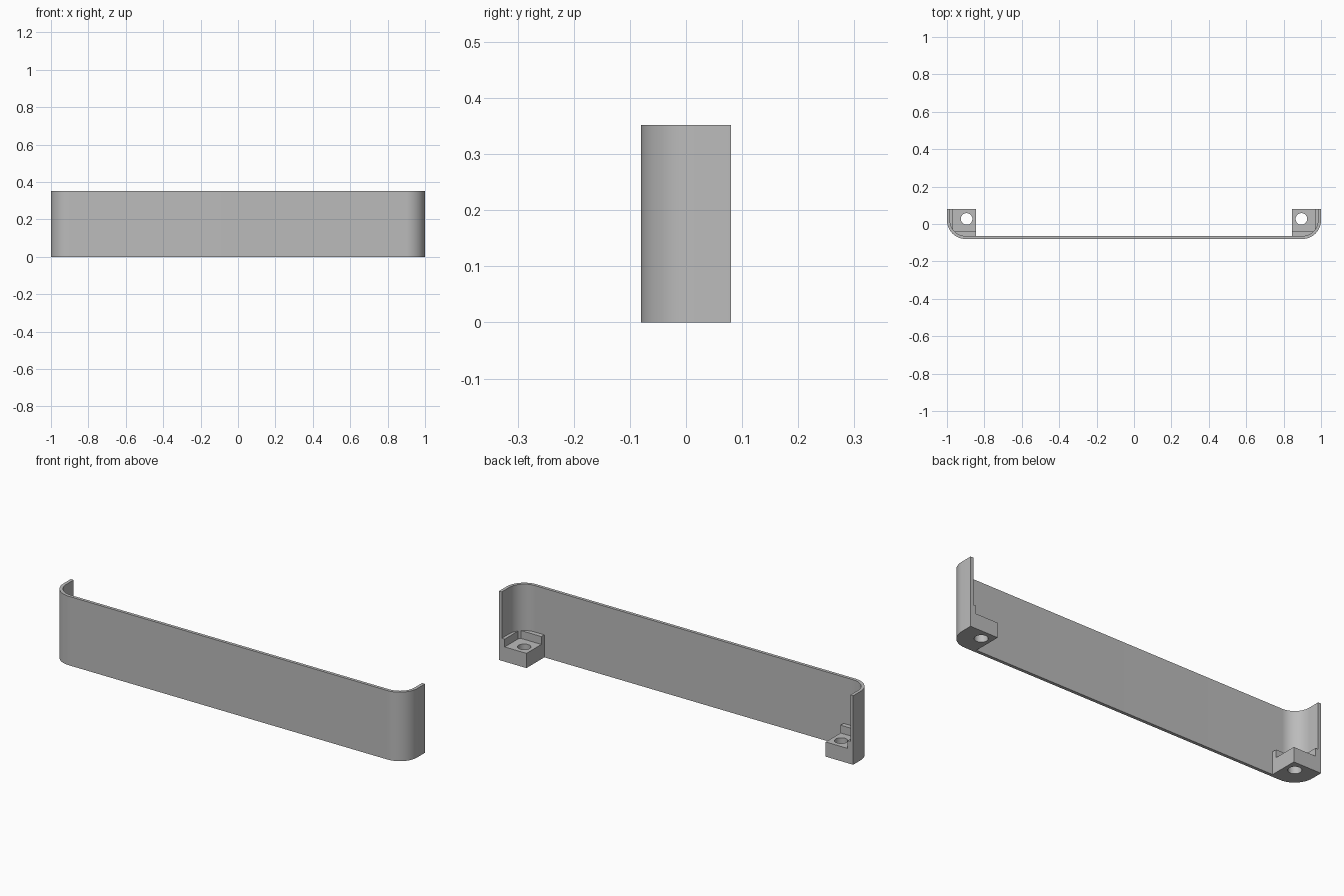
import bpy
import bmesh
from math import sin, cos, pi

HEIGHT, DEPTH, WALL, RADIUS = 0.352, 0.08, 0.016, 0.1
FOOT_TOP, LEDGE_TOP, FOOT_EDGE = 0.075, 0.115, 0.845
STEPS = 20

cube = bpy.data.objects.get("Cube")
if cube:
    bpy.data.objects.remove(cube, do_unlink=True)

grey = bpy.data.materials.new("plain grey")
grey.use_nodes = True
colour = (0.5, 0.5, 0.5, 1)
grey.diffuse_color = colour
grey.node_tree.nodes["Principled BSDF"].inputs["Base Color"].default_value = colour


def arc(side, radius):
    """Corner curve from the side wall round to the front wall."""
    cx, cy = 1 - RADIUS, RADIUS - DEPTH
    angles = [pi / 2 * i / STEPS for i in range(STEPS + 1)]
    return [(side * (cx + radius * cos(a)), cy - radius * sin(a)) for a in angles]


def prism(name, outline, bottom, top):
    """Extrude a plan outline upwards into a solid."""
    bm = bmesh.new()
    base = bm.faces.new([bm.verts.new((x, y, bottom)) for x, y in outline])
    made = bmesh.ops.extrude_face_region(bm, geom=[base])["geom"]
    verts = [v for v in made if isinstance(v, bmesh.types.BMVert)]
    bmesh.ops.translate(bm, verts=verts, vec=(0, 0, top - bottom))
    bmesh.ops.recalc_face_normals(bm, faces=bm.faces)
    mesh = bpy.data.meshes.new(name)
    bm.to_mesh(mesh)
    bm.free()
    mesh.materials.append(grey)
    obj = bpy.data.objects.new(name, mesh)
    bpy.context.collection.objects.link(obj)
    return obj


def cut(obj, cutter):
    """Subtract a cutter, apply the result and remove the cutter."""
    cutter.hide_render = True
    mod = obj.modifiers.new("cut", "BOOLEAN")
    mod.operation = "DIFFERENCE"
    mod.solver = "EXACT"
    mod.object = cutter
    graph = bpy.context.evaluated_depsgraph_get()
    mesh = bpy.data.meshes.new_from_object(obj.evaluated_get(graph))
    obj.modifiers.clear()
    obj.data = mesh
    bpy.data.objects.remove(cutter, do_unlink=True)


def smooth(obj):
    bpy.ops.object.select_all(action="DESELECT")
    obj.select_set(True)
    bpy.context.view_layer.objects.active = obj
    bpy.ops.object.shade_smooth_by_angle(angle=pi / 6)


def path(radius):
    """Plan line of the whole wall, left end to right end."""
    end = 1 - RADIUS + radius
    return [(end, DEPTH)] + arc(1, radius) + arc(-1, radius)[::-1] + [(-end, DEPTH)]


# Thin front panel with rounded returns
panel = prism("panel", path(RADIUS) + path(RADIUS - WALL)[::-1], 0, HEIGHT)
smooth(panel)

# Screw feet with a raised ledge along the walls
for name, side in (("left_foot", 1), ("right_foot", -1)):
    outline = [(side * (1 - WALL), DEPTH)] + arc(side, RADIUS - WALL)
    outline += [(side * FOOT_EDGE, WALL - DEPTH), (side * FOOT_EDGE, DEPTH)]
    foot = prism(name, outline, 0, LEDGE_TOP)
    inner, outer = side * 0.8, side * 0.968
    pocket = [(inner, -0.04), (outer, -0.04), (outer, 0.2), (inner, 0.2)]
    cut(foot, prism("pocket_cutter", pocket, FOOT_TOP, 0.3))
    turns = [2 * pi * i / 32 for i in range(32)]
    hole = [(side * 0.895 + 0.031 * cos(a), 0.027 + 0.031 * sin(a)) for a in turns]
    cut(foot, prism("hole_cutter", hole, -0.1, 0.3))
    smooth(foot)
